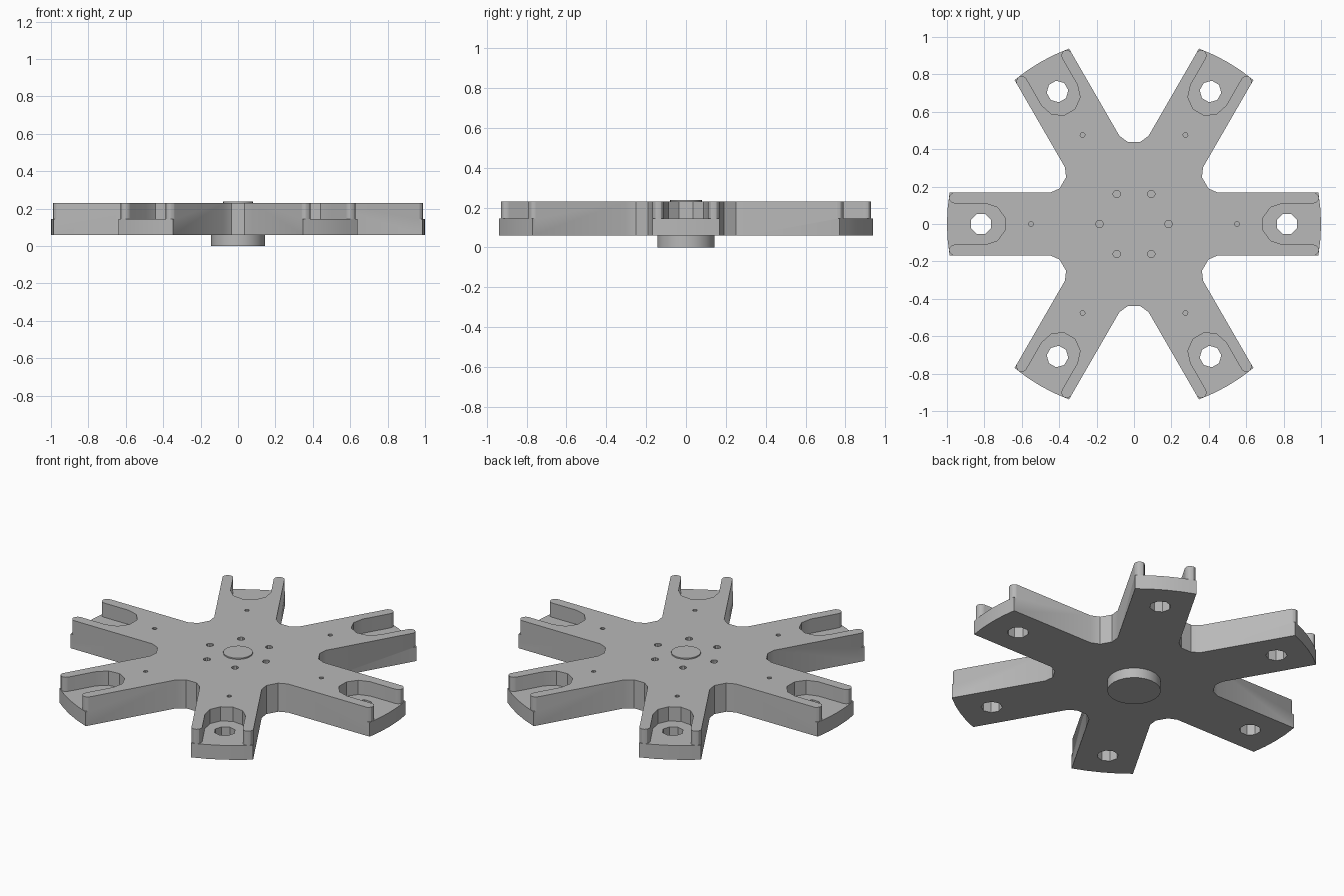
import bpy, bmesh
from math import cos, sin, sqrt, radians, pi

ARMS = 6
BASE_Z, SHELF_Z, TOP_Z = 0.06, 0.145, 0.23
HALF_W = 0.168

cube = bpy.data.objects.get("Cube")
if cube:
    bpy.data.objects.remove(cube, do_unlink=True)

grey = bpy.data.materials.new("plain_grey")
grey.use_nodes = True
COLOUR = (0.48, 0.48, 0.48, 1)
grey.diffuse_color = COLOUR
grey.node_tree.nodes["Principled BSDF"].inputs["Base Color"].default_value = COLOUR


def turn(p, a):
    return (p[0] * cos(a) - p[1] * sin(a), p[0] * sin(a) + p[1] * cos(a))


def ring(x, y, r, n, start=0.0):
    return [(x + r * cos(start + 2 * pi * i / n), y + r * sin(start + 2 * pi * i / n))
            for i in range(n)]


def prisms(name, parts):
    """One object from a list of (outline, bottom, top) prisms."""
    bm = bmesh.new()
    for outline, z0, z1 in parts:
        low = [bm.verts.new((x, y, z0)) for x, y in outline]
        high = [bm.verts.new((x, y, z1)) for x, y in outline]
        bm.faces.new(low)
        bm.faces.new(high)
        for i in range(len(low)):
            j = (i + 1) % len(low)
            bm.faces.new((low[i], low[j], high[j], high[i]))
    bmesh.ops.recalc_face_normals(bm, faces=bm.faces)
    mesh = bpy.data.meshes.new(name)
    bm.to_mesh(mesh)
    bm.free()
    mesh.materials.append(grey)
    obj = bpy.data.objects.new(name, mesh)
    bpy.context.collection.objects.link(obj)
    return obj


def select(obj):
    bpy.ops.object.select_all(action='DESELECT')
    obj.select_set(True)
    bpy.context.view_layer.objects.active = obj


def cut(obj, cutter):
    mod = obj.modifiers.new("cut", 'BOOLEAN')
    mod.operation, mod.solver, mod.object = 'DIFFERENCE', 'EXACT', cutter
    select(obj)
    bpy.ops.object.modifier_apply(modifier=mod.name)
    bpy.data.objects.remove(cutter, do_unlink=True)


angles = [2 * pi * k / ARMS for k in range(ARMS)]

# Six-armed plate: arc-ended arms joined by chamfered valleys
arm = [(0.447, -HALF_W)]
for t in (-1, -0.5, 0, 0.5, 1):
    y = t * HALF_W
    arm.append((sqrt(1 - y * y), y))
arm.append((0.447, HALF_W))
arm += [turn((0.441, 0), radians(d)) for d in (25.5, 34.5)]
star = [turn(p, a) for a in angles for p in arm]
plate = prisms("six_arm_plate", [(star, BASE_Z, TOP_Z)])

# Open slot at each arm end, leaving two round-tipped prongs
SLOT_X, SLOT_R = 0.795, 0.11
PRONG_R = (HALF_W - SLOT_R) / 2
tip = [(0.96 + PRONG_R * sin(s), SLOT_R + PRONG_R - PRONG_R * cos(s))
       for s in (pi * i / 6 for i in range(6))]
upper = tip + [(0.963, HALF_W + 0.002), (0.963, 0.2), (1.1, 0.2)]
end = [(SLOT_X + SLOT_R * cos(s), SLOT_R * sin(s))
       for s in (pi * (1.5 - i / 5) for i in range(6))]
slot = end + upper + [(x, -y) for x, y in reversed(upper)]
cut(plate, prisms("slot_cutter",
                  [([turn(p, a) for p in slot], SHELF_Z, 0.3) for a in angles]))

# Through holes in the shelves, and blind holes in the top
holes = []
for a in angles:
    def place(r, size, n):
        return [turn(p, a) for p in ring(r, 0, size, n, pi / n)]
    holes += [(place(0.818, 0.058, 8), 0, 0.2),
              (place(0.55, 0.013, 8), 0.15, 0.3),
              (place(0.185, 0.02, 10), 0.15, 0.3)]
cut(plate, prisms("hole_cutter", holes))

# Hub below and cap above
hub = prisms("bottom_hub", [(ring(0, 0, 0.144, 24), 0, BASE_Z + 0.01)])
cap = prisms("top_cap", [(ring(0, 0, 0.08, 24), TOP_Z - 0.01, TOP_Z + 0.007)])

for obj in (plate, hub, cap):
    select(obj)
    bpy.ops.object.shade_smooth_by_angle(angle=radians(30))
